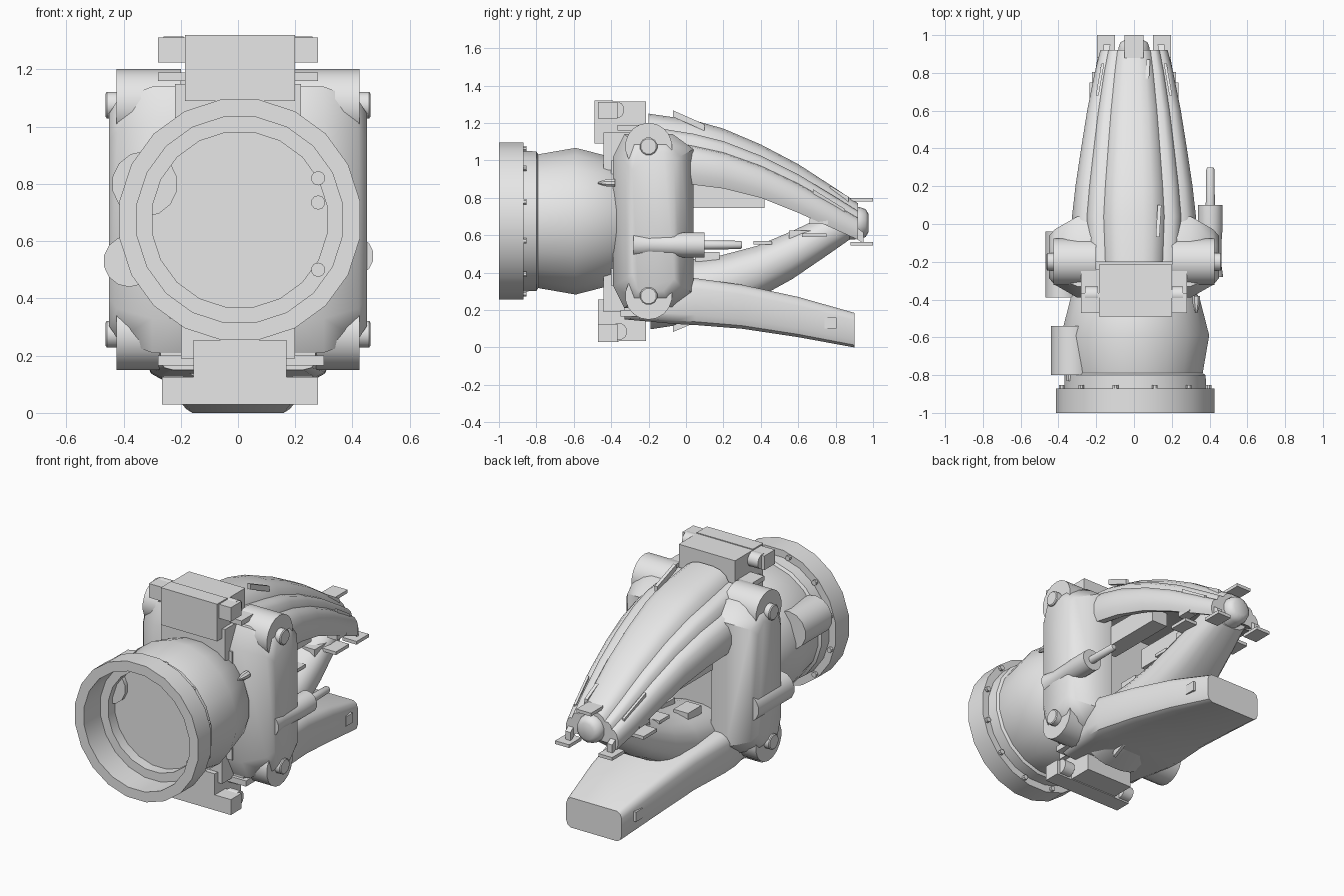
import bpy, bmesh, math
from mathutils import Vector

if "Cube" in bpy.data.objects:
    bpy.data.objects.remove(bpy.data.objects["Cube"])

grey = bpy.data.materials.new("plain grey")
grey.diffuse_color = (0.8, 0.8, 0.8, 1)
grey.use_nodes = True
grey.node_tree.nodes["Principled BSDF"].inputs["Base Color"].default_value = grey.diffuse_color


def finish(name, bm, smooth=True, angle=32):
    bmesh.ops.recalc_face_normals(bm, faces=bm.faces)
    me = bpy.data.meshes.new(name)
    bm.to_mesh(me)
    bm.free()
    ob = bpy.data.objects.new(name, me)
    bpy.context.collection.objects.link(ob)
    me.materials.append(grey)
    if smooth:
        bpy.ops.object.select_all(action='DESELECT')
        ob.select_set(True)
        bpy.context.view_layer.objects.active = ob
        bpy.ops.object.shade_smooth_by_angle(angle=math.radians(angle))
    return ob


def loft(name, rings, angle=32):
    """Skin a list of equal-length point loops and cap both ends."""
    bm = bmesh.new()
    vs = [[bm.verts.new(p) for p in r] for r in rings]
    n = len(rings[0])
    for a, b in zip(vs, vs[1:]):
        for i in range(n):
            j = (i + 1) % n
            bm.faces.new((a[i], a[j], b[j], b[i]))
    bm.faces.new(vs[0])
    bm.faces.new(vs[-1])
    return finish(name, bm, True, angle)


def lathe(name, profile, centre, axis='Y', n=16, angle=32):
    """Revolve (position, radius) pairs round an axis through centre."""
    cx, cy, cz = centre
    rings = []
    for t, r in profile:
        ring = []
        for i in range(n):
            a = 2 * math.pi * (i + 0.5) / n
            u, v = r * math.cos(a), r * math.sin(a)
            ring.append((cx + u, cy + t, cz + v) if axis == 'Y'
                        else (cx + t, cy + u, cz + v))
        rings.append(ring)
    return loft(name, rings, angle)


def box(name, x, y, z):
    bm = bmesh.new()
    bmesh.ops.create_cube(bm, size=1)
    for v in bm.verts:
        v.co = Vector([r[0] if c < 0 else r[1] for c, r in zip(v.co, (x, y, z))])
    return finish(name, bm, False)


def beam(name, p, q, w, h):
    """Slim rectangular bar running from p to q, mostly along y."""
    loft(name, [[(x + a * w / 2, y, z + b * h / 2)
                 for a, b in ((-1, -1), (1, -1), (1, 1), (-1, 1))] for x, y, z in (p, q)])


def both(x0, x1):
    return ((x0, x1), (-x1, -x0))


# Hollow flange and bell-shaped housing
CX, CZ = 0.006, 0.675
lathe("bell_housing", [(-.775, .309), (-.84, .309), (-.84, .363), (-1, .363),
                       (-1, .425), (-.87, .425), (-.87, .38), (-.8, .378), (-.79, .362),
                       (-.59, .397), (-.39, .345), (-.3, .28)],
      (CX, 0, CZ), n=20)
for i in range(12):
    a = 2 * math.pi * (i + .5) / 12
    lathe("flange_bolt", [(-.875, .016), (-.852, .016)],
          (CX + .402 * math.cos(a), 0, CZ + .402 * math.sin(a)), n=8)
for z in (.82, .735, .5):
    lathe("inner_peg", [(-.87, .025), (-.77, .025)], (.28, 0, z), n=10)

# Side canisters and nozzle
lathe("upper_canister", [(-.8, .115), (-.54, .115)], (-.326, 0, .8), n=14)
lathe("canister_foot", [(-.83, .03), (-.79, .03)], (-.33, 0, .8), n=10)
lathe("lower_canister", [(-.39, .09), (-.04, .09)], (-.38, 0, .53), n=14)
lathe("nozzle", [(-.28, .07), (-.2, .058), (-.08, .062), (-.02, .067), (.1, .067),
                 (.1, .025), (.29, .022), (.3, .016)], (.404, 0, .548), n=14)
lathe("bell_spike", [(-.47, .006), (-.42, .022), (-.38, .022)], (.33, 0, .88), n=8)

# Core behind the bell
box("core", (-.24, .24), (-.4, -.08), (.33, 1.0))

# Chamfered side brackets with hinge bosses and pins
outline = [(-.39, .33), (-.33, .21), (-.07, .21), (.04, .29),
           (.04, 1.06), (-.07, 1.14), (-.33, 1.14), (-.39, 1.02)]
for s in (1, -1):
    rings = []
    for x, sy, sz in ((.2, 1, 1), (.3, 1, 1), (.42, .68, .9), (.45, .52, .8)):
        rings.append([(s * x, -.175 + (y + .175) * sy, CZ + (z - CZ) * sz)
                      for y, z in outline])
    loft("side_bracket", rings, 40)
    for z in (.275, 1.075):
        lathe("hinge_boss", [(s * .2, .126), (s * .425, .126)], (0, -.2, z), 'X', 18)
        lathe("hinge_pin", [(s * .4, .048), (s * .458, .048), (s * .463, .042)],
              (0, -.2, z), 'X', 12)

# Ribbed arched jaw: half section as (width fraction, height fraction)
half = [(.15, 1), (.30, .97), (.43, .89), (.49, .79), (.62, .79), (.72, .72),
        (.76, .60), (.86, .58), (.95, .48), (1, .33), (1, .15), (.95, 0), (.8, .02), (.6, .14)]
section = half + [(-x, t) for x, t in reversed(half)]
arch = [(-.2, 1.25, .92, .31), (.04, 1.215, .87, .328), (.2, 1.17, .85, .31),
        (.4, 1.085, .80, .28), (.6, .98, .72, .248), (.8, .85, .63, .208),
        (.92, .77, .575, .178)]
loft("upper_jaw", [[(x * hw, y, zb + t * (zt - zb)) for x, t in section]
                   for y, zt, zb, hw in arch], 40)
lathe("jaw_tip", [(.85, .09), (.93, .085), (.96, .075), (.975, .05)], (0, 0, .665),
      n=14, angle=60)
for x in both(.1, .21):
    box("palate_rail", x, (-.05, .42), (.745, .87))

# Smooth rounded lower finger curving up to meet the jaw
rings = []
for y, zt, zb, hw in arch:
    mid, h = 1.345 - (zt + zb) / 2, (zt - zb) / 2
    ring = []
    for i in range(18):
        c, s = math.cos(math.tau * i / 18), math.sin(math.tau * i / 18)
        ring.append((hw * .72 * math.copysign(abs(c) ** .75, c), y * .95,
                     mid + h * math.copysign(abs(s) ** .85, s)))
    rings.append(ring)
loft("lower_finger", rings, 50)

# Flat tapering lower slab
corner = [(.84, 0), (.95, .07), (1, .22), (1, .78), (.95, .93), (.84, 1)]
slab_sec = corner + [(-x, t) for x, t in reversed(corner)]
loft("lower_slab", [[(x * hw, y, zb + t * (zt - zb)) for x, t in slab_sec]
                    for y, zb, zt, hw in ((-.33, .15, .26, .27), (-.05, .125, .375, .32),
                                          (.05, .12, .37, .32), (.3, .1, .335, .28),
                                          (.6, .055, .27, .24), (.9, 0, .185, .19))], 40)
for x in both(.17, .222):
    box("slab_lug", x, (.74, .805), (.1, .16))

# Teeth and tip plates
box("tip_plate", (-.05, .05), (.88, 1.0), (.78, .80))
box("tip_bracket", (-.025, .025), (.84, .9), (.74, .79))
for x in both(.1, .195):
    box("side_tip_plate", x, (.88, 1.0), (.545, .565))
    m = (x[0] + x[1]) / 2
    beam("side_tip_post", (m, .84, .66), (m * .97, .95, .585), .035, .06)
for x in both(.13, .235):
    box("tooth_plate", x, (.62, .75), (.59, .61))
    box("tooth_block", (x[0] + .02, x[1] - .02), (.66, .76), (.66, .69))
for x in both(.04, .14):
    box("lower_tooth", x, (.55, .69), (.53, .625))
    box("lower_tooth_plate", x, (.36, .46), (.55, .57))
    box("lower_tooth_base", x, (.05, .18), (.46, .51))

# Small fins lying on the jaws
beam("jaw_fin", (.125, -.07, 1.25), (.135, .1, 1.175), .02, .035)
beam("tip_fin", (.07, .77, .85), (.075, .87, .79), .02, .03)
beam("lower_fin", (.09, -.07, .1), (.095, .05, .15), .02, .035)
for s in (-1, 1):
    beam("side_fin", (s * .195, .68, .83), (s * .165, .85, .725), .015, .03)

# Top actuator block with side blocks, bars and cylinder
box("top_block", (-.185, .2), (-.49, -.39), (1.09, 1.32))
box("top_rear_block", (-.185, .2), (-.39, -.215), (1.1, 1.315))
for x in both(.18, .28):
    box("top_side_block", x, (-.47, -.365), (1.225, 1.312))
    box("top_bar", (x[0], x[1]), (-.365, -.24), (1.16, 1.19))
for x in (-.225, .225):
    lathe("top_roller", [(-.035, .046), (.035, .046)], (x, -.375, 1.27), 'X', 12)
box("top_mount", (-.22, .22), (-.44, -.2), (.95, 1.15))

# Bottom actuator block
box("bottom_block", (-.155, .17), (-.47, -.36), (.03, .255))
box("bottom_rear_block", (-.155, .17), (-.36, -.215), (.035, .2))
box("bottom_cross_bar", (-.265, .28), (-.47, -.365), (.03, .125))
box("bottom_rail", (-.28, .3), (-.35, -.23), (.165, .2))
for x in (-.225, .225):
    lathe("bottom_roller", [(-.035, .046), (.035, .046)], (x, -.36, .085), 'X', 12)
box("bottom_mount", (-.2, .2), (-.44, -.2), (.19, .42))
